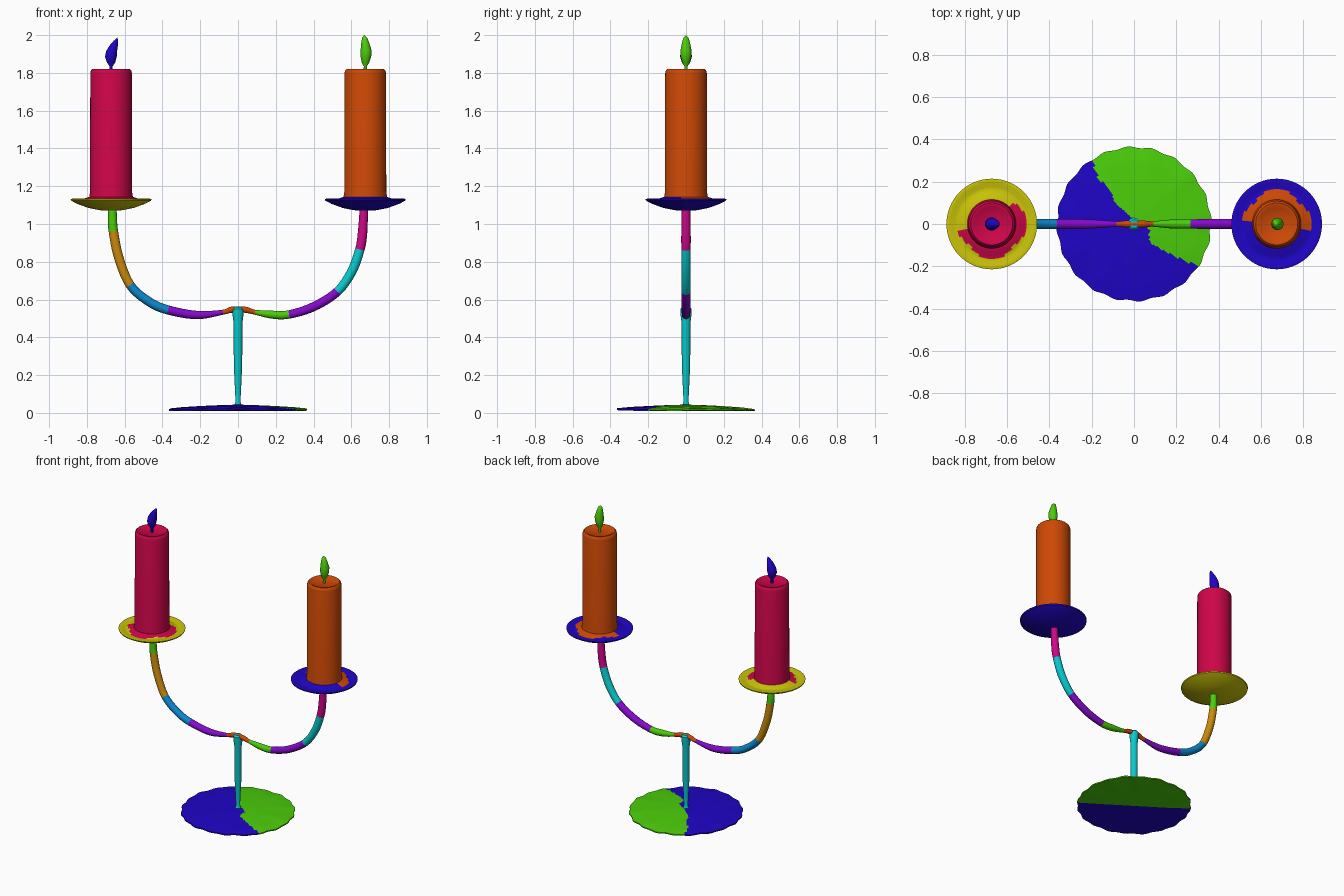
import bpy, bmesh, math
from mathutils import Vector

cube = bpy.data.objects.get("Cube")
if cube:
    bpy.data.objects.remove(cube, do_unlink=True)


def material(name, *rgb):
    colour = [(v / 255) ** 2.2 for v in rgb] + [1]
    mat = bpy.data.materials.new(name)
    mat.use_nodes = True
    mat.diffuse_color = colour
    mat.node_tree.nodes["Principled BSDF"].inputs["Base Color"].default_value = colour
    return mat


crimson = material("crimson", 204, 14, 74)
orange = material("burnt_orange", 204, 74, 14)
blue = material("deep_blue", 36, 13, 196)
green = material("leaf_green", 76, 204, 18)
yellow = material("mustard_yellow", 200, 194, 16)
ochre = material("ochre", 204, 138, 20)
azure = material("azure", 20, 134, 204)
purple = material("purple", 132, 18, 204)
cyan = material("cyan", 18, 200, 204)
magenta = material("magenta", 204, 16, 136)
parts = []


def finish(name, bm, mats, rule=None):
    """Clean the mesh, colour faces by rule and add the object."""
    bmesh.ops.remove_doubles(bm, verts=bm.verts, dist=0.0001)
    bmesh.ops.recalc_face_normals(bm, faces=bm.faces)
    for face in bm.faces:
        if rule:
            face.material_index = int(rule(face.calc_center_median(), face.normal))
    mesh = bpy.data.meshes.new(name)
    bm.to_mesh(mesh)
    bm.free()
    for mat in mats:
        mesh.materials.append(mat)
    obj = bpy.data.objects.new(name, mesh)
    bpy.context.collection.objects.link(obj)
    parts.append(obj)
    return obj


def skin(bm, rings, indices=None):
    """Join successive closed rings of points with quads."""
    rows = [[bm.verts.new(p) for p in ring] for ring in rings]
    for i, (low, high) in enumerate(zip(rows, rows[1:])):
        for j in range(len(low)):
            k = (j + 1) % len(low)
            face = bm.faces.new((low[j], low[k], high[k], high[j]))
            if indices:
                face.material_index = indices[i]
    return rows


def refine(profile, steps):
    """Add evenly spaced rows between profile points."""
    points = [Vector(p) for p in profile]
    out = [a.lerp(b, s / steps) for a, b in zip(points, points[1:]) for s in range(steps)]
    return out + points[-1:]


def lathe(name, profile, mats, x=0, sides=48, rule=None, warp=None):
    """Spin (radius, height, optional sideways lean) rows about a vertical axis."""
    rings = []
    for row in profile:
        lean = row[2] if len(row) > 2 else 0
        ring = []
        for j in range(sides):
            a = math.tau * j / sides
            r, z = warp(row[0], row[1], a) if warp else (row[0], row[1])
            ring.append((x + lean + r * math.cos(a), r * math.sin(a), z))
        rings.append(ring)
    bm = bmesh.new()
    skin(bm, rings)
    return finish(name, bm, mats, rule)


# Base: thin crinkled disc split into two colours along a ragged line
RAGGED = [(.3, -.2), (.17, -.14), (.075, -.09), (.07, -.02), (0, .02),
          (-.09, .1), (-.11, .15), (-.17, .22), (-.2, .3), (-.22, .4)]


def base_rule(c, n):
    if n.z < 0:
        return c.y > -.68 * c.x
    if c.y < RAGGED[0][1]:
        return c.x > RAGGED[0][0]
    for (xa, ya), (xb, yb) in zip(RAGGED, RAGGED[1:]):
        if ya <= c.y <= yb:
            return c.x > xa + (xb - xa) * (c.y - ya) / (yb - ya)
    return True


def crinkle(r, z, a):
    edge = (r / .365) ** 3
    return (r * (1 + .012 * edge * math.sin(20 * a)),
            z + edge * (.002 * math.sin(11 * a) + .002 * math.sin(3 * a)))


base_profile = refine([(0, .044), (.1, .041), (.2, .036), (.3, .029), (.363, .021)], 6)
base_profile += refine([(.363, .013), (.2, .01), (0, .01)], 10)
lathe("base", base_profile, [blue, green], sides=140, rule=base_rule, warp=crinkle)

# Stem
lathe("stem", [(0, .035), (.02, .04), (.013, .06), (.016, .12), (.022, .25), (.024, .48),
               (.03, .53), (.03, .55), (.02, .561), (0, .562)], [cyan], sides=20)


# Arms: tapered tubes, one colour band for each pair of path points
def arm(name, path, mats, sides=16, steps=6):
    pts = [Vector(p) for p in path]
    pts = [2 * pts[0] - pts[1]] + pts + [2 * pts[-1] - pts[-2]]
    samples, bands = [], []
    for i in range(1, len(pts) - 2):
        p, q, r, s = pts[i - 1:i + 3]
        for k in range(steps):
            t = k / steps
            samples.append(q + (r - p) * t / 2 + (2 * p - 5 * q + 4 * r - s) * t * t / 2
                           + (3 * (q - r) + s - p) * t ** 3 / 2)
            bands.append((i - 1) // 2)
    samples.append(pts[-2])
    rings = []
    for i, c in enumerate(samples):
        d = samples[min(i + 1, len(samples) - 1)] - samples[max(i - 1, 0)]
        across = Vector((-d.y, 0, d.x)).normalized()
        centre = Vector((c.x, 0, c.y))
        rings.append([centre + c.z * (math.cos(a) * across + math.sin(a) * Vector((0, 1, 0)))
                      for a in (math.tau * j / sides for j in range(sides))])
    bm = bmesh.new()
    rows = skin(bm, rings, bands)
    bm.faces.new(rows[0])
    bm.faces.new(rows[-1]).material_index = bands[-1]
    finish(name, bm, mats)


# Path rows are x, z, tube radius, from the stem outwards
arm("right_arm", [(0, .548, .016), (-.04, .545, .016), (-.08, .533, .013),
                  (-.217, .518, .022), (-.37, .545, .024), (-.47, .588, .024),
                  (-.571, .677, .024), (-.632, .825, .025), (-.66, .963, .025),
                  (-.664, 1.02, .024), (-.665, 1.09, .022)],
    [orange, purple, azure, ochre, green])
arm("left_arm", [(0, .548, .016), (.045, .545, .016), (.09, .533, .013),
                 (.18, .52, .021), (.27, .521, .022), (.4, .562, .024),
                 (.526, .642, .024), (.603, .75, .025), (.645, .865, .025),
                 (.659, .95, .025), (.667, 1.09, .022)],
    [orange, green, purple, cyan, magenta])


# Drip dishes with spilled wax, candles and flames
def spill(x, start, span):
    def rule(c, n):
        a = math.atan2(c.y, c.x - x)
        near = math.hypot(c.x - x, c.y) < .158 + .012 * math.cos(4 * a)
        return n.z > 0 and near and (math.degrees(a) - start) % 360 < span
    return rule


dish_profile = [(0, 1.07), (.06, 1.073), (.12, 1.085), (.18, 1.107), (.212, 1.124), (.214, 1.132)]
dish_profile += refine([(.206, 1.134), (.165, 1.127), (.12, 1.142), (0, 1.142)], 4)
candle_profile = [(0, 1.12), (.117, 1.125), (.116, 1.14), (.111, 1.17), (.11, 1.8), (.107, 1.812),
                  (.099, 1.82), (.088, 1.82), (.078, 1.812), (0, 1.81)]
right_flame = [(0, 1.805, 0), (.009, 1.807, 0), (.008, 1.835, 0), (.022, 1.855, 0), (.031, 1.885, -.001),
               (.029, 1.915, .003), (.022, 1.945, .014), (.012, 1.97, .026), (0, 1.988, .033)]
left_flame = [(0, 1.805, 0), (.009, 1.807, 0), (.008, 1.835, 0), (.02, 1.855, .001), (.029, 1.89, .003),
              (.029, 1.92, .004), (.022, 1.955, 0), (.014, 1.985, -.003), (0, 2, -.006)]

for side, x, wax, dish, flame, shape, start, span in (
        ("right", -.672, crimson, yellow, blue, right_flame, 190, 215),
        ("left", .674, orange, blue, green, left_flame, -10, 185)):
    lathe(side + "_dish", dish_profile, [dish, wax], x, 64, spill(x, start, span))
    lathe(side + "_candle", candle_profile, [wax], x)
    lathe(side + "_flame", shape, [flame], x, 20)

# Smooth shading with crisp rims
bpy.ops.object.select_all(action="DESELECT")
for obj in parts:
    obj.select_set(True)
bpy.context.view_layer.objects.active = parts[0]
bpy.ops.object.shade_smooth_by_angle(angle=math.radians(40))
